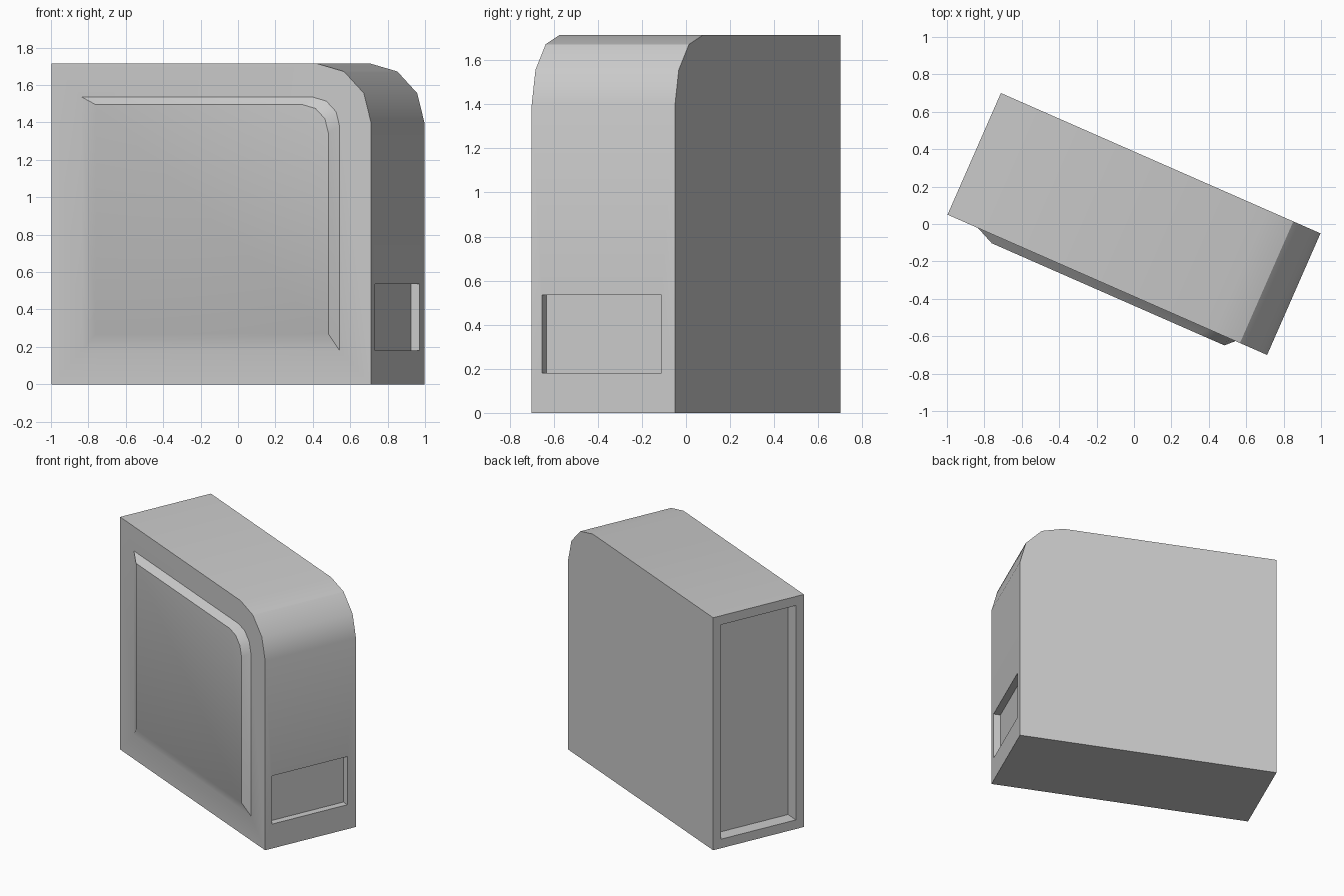
import bpy, bmesh, math

if "Cube" in bpy.data.objects:
    bpy.data.objects.remove(bpy.data.objects["Cube"])

A, D, H = 0.933, 0.355, 1.715      # half length, half depth, height
PANEL_Y = -0.40                    # front plane of the raised panel


def profile(u0, u1, z0, z1, r):
    """Rectangle in the x-z plane with its upper right corner rounded in three steps."""
    arc = [(u1 - r + r * math.cos(math.radians(t)), z1 - r + r * math.sin(math.radians(t)))
           for t in (0, 30, 60, 90)]
    return [(u0, z0), (u1, z0)] + arc + [(u0, z1)]


bm = bmesh.new()


def ring(points, y):
    return [bm.verts.new((u, y, z)) for u, z in points]


def bridge(r1, r2, skip=()):
    n = len(r1)
    for i in range(n):
        if i not in skip:
            j = (i + 1) % n
            bm.faces.new((r1[i], r1[j], r2[j], r2[i]))


def recess(outer, x, depth, y0, y1, z0, z1):
    """Fill a side opening with a flat frame and a sunken rectangle."""
    corners = [(y0, z0), (y1, z0), (y1, z1), (y0, z1)]
    rim = [bm.verts.new((x, y, z)) for y, z in corners]
    floor = [bm.verts.new((x - depth, y, z)) for y, z in corners]
    bridge(outer, rim)
    bridge(rim, floor)
    bm.faces.new(floor)


# Body shell
body = profile(-A, A, 0, H, 0.317)
front, back = ring(body, -D), ring(body, D)
last = len(body) - 1
bridge(front, back, skip=(1, last))
bm.faces.new(back)

# Raised front panel, with wide slopes at the left and bottom
panel_base = ring(profile(-0.755, 0.749, 0.18, 1.535, 0.155), -D)
panel_face = ring(profile(-0.655, 0.703, 0.27, 1.495, 0.15), PANEL_Y)
bridge(front, panel_base)
bridge(panel_base, panel_face)
bm.faces.new(panel_face)

# Small shallow recess on the right end, tall recess on the left end
recess([front[1], back[1], back[2], front[2]], A, 0.05, -0.303, 0.288, 0.18, 0.535)
recess([front[0], back[0], back[last], front[last]], -A, -0.10,
       -0.292, 0.292, 0.067, H - 0.067)

bmesh.ops.recalc_face_normals(bm, faces=bm.faces)
mesh = bpy.data.meshes.new("cabinet")
bm.to_mesh(mesh)
bm.free()
cabinet = bpy.data.objects.new("cabinet", mesh)
bpy.context.collection.objects.link(cabinet)
cabinet.rotation_euler.z = math.radians(-23.7)

# Smooth shading with the hard edges kept
bpy.context.view_layer.objects.active = cabinet
cabinet.select_set(True)
bpy.ops.object.shade_smooth_by_angle(angle=math.radians(30))
